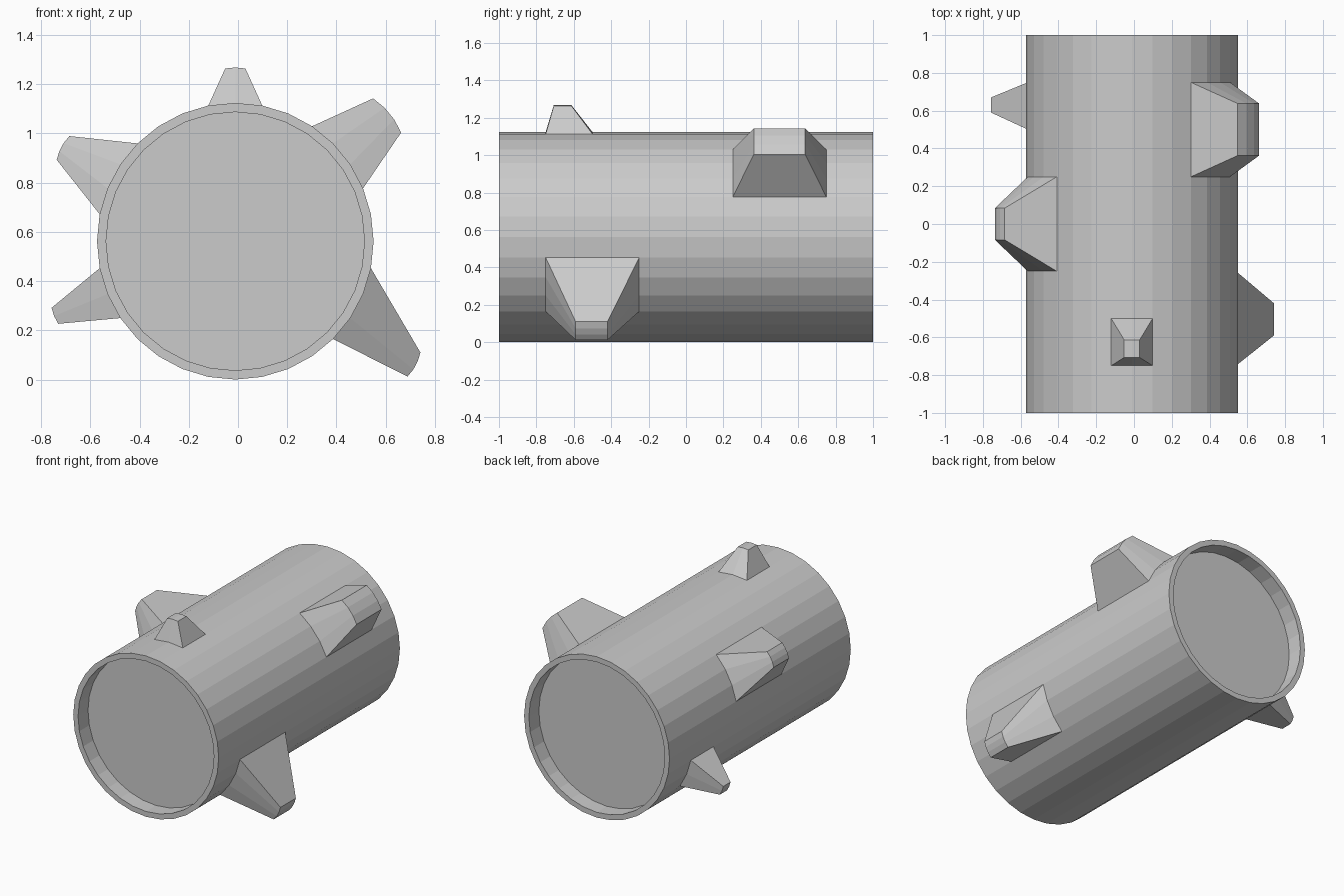
import bpy, bmesh, math
from mathutils import Vector

if "Cube" in bpy.data.objects:
    bpy.data.objects.remove(bpy.data.objects["Cube"])

N = 32                     # sides of the drum
R, R_IN, DEPTH = 0.562, 0.525, 0.11
CX, CZ = -0.011, 0.562     # drum axis

bm = bmesh.new()


def ring(r, y):
    return [bm.verts.new((CX + r * math.sin(2 * math.pi * k / N), y,
                          CZ + r * math.cos(2 * math.pi * k / N))) for k in range(N)]


# Drum: recessed ends, rims and a wall divided into quarter-unit bands
profile = [(R_IN, -1 + DEPTH), (R_IN, -1)]
profile += [(R, -1 + 0.25 * i) for i in range(9)]
profile += [(R_IN, 1), (R_IN, 1 - DEPTH)]
rings = [ring(r, y) for r, y in profile]
grid = {}
for j in range(len(rings) - 1):
    a, b = rings[j], rings[j + 1]
    for k in range(N):
        n = (k + 1) % N
        grid[j - 2, k] = bm.faces.new((a[k], a[n], b[n], b[k]))
bm.faces.new(rings[0])
bm.faces.new(rings[-1])


def peg(k0, k1, band0, band1, taper, tip):
    """Pull a patch of wall faces out to a tapered peg; tip = middle of the end chord."""
    faces = [grid[j, k % N] for j in range(band0, band1) for k in range(k0, k1)]
    ends = [2 * math.pi * k / N for k in (k0, k1)]
    base = Vector((CX + R * sum(map(math.sin, ends)) / 2,
                   -1 + 0.125 * (band0 + band1),
                   CZ + R * sum(map(math.cos, ends)) / 2))
    out = bmesh.ops.extrude_face_region(bm, geom=faces)["geom"]
    for v in out:
        if isinstance(v, bmesh.types.BMVert):
            v.co = Vector(tip) + (v.co - base) * taper
    old = [f for f in faces if f.is_valid]
    if old:
        bmesh.ops.delete(bm, geom=old, context='FACES')


# Pegs: first and last side, first and last band, taper, tip centre
peg(31, 33, 1, 2, 0.375, (-0.011, -0.66, 1.264))
peg(3, 6, 5, 7, 0.55, (0.606, 0.50, 1.073))
peg(9, 12, 1, 3, 0.34, (0.715, -0.505, 0.061))
peg(21, 23, 6, 7, 0.32, (-0.744, 0.63, 0.259))
peg(25, 28, 3, 5, 0.335, (-0.711, 0.0, 0.941))

bmesh.ops.recalc_face_normals(bm, faces=bm.faces)
mesh = bpy.data.meshes.new("pegged_drum")
bm.to_mesh(mesh)
bm.free()
obj = bpy.data.objects.new("pegged_drum", mesh)
bpy.context.collection.objects.link(obj)
